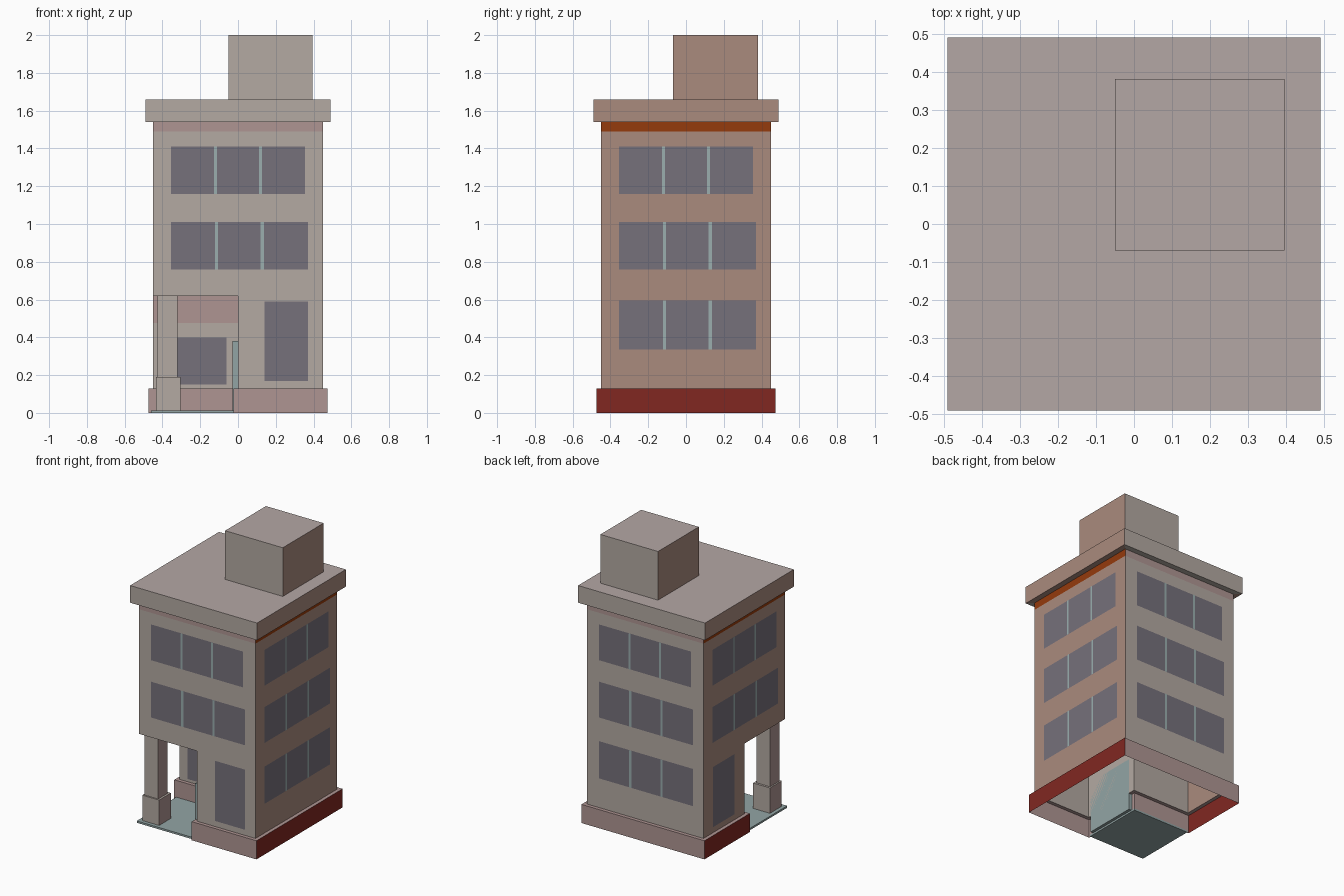
import bpy, bmesh

if "Cube" in bpy.data.objects:
    bpy.data.objects.remove(bpy.data.objects["Cube"])


def mat(name, r, g, b):
    m = bpy.data.materials.new(name)
    m.diffuse_color = (r ** 2.2, g ** 2.2, b ** 2.2, 1)
    m.use_nodes = True
    m.node_tree.nodes["Principled BSDF"].inputs["Base Color"].default_value = m.diffuse_color
    return m


GREY = mat("wall_grey", .70, .66, .63)
BROWN = mat("wall_brown", .66, .54, .49)
PINK = mat("trim_pink", .68, .58, .57)
RUST = mat("trim_rust", .58, .24, .08)
RED = mat("plinth_red", .50, .17, .15)
ROOF = mat("roof", .70, .65, .64)
GLASS = mat("glass", .46, .44, .48)
BAR = mat("window_bar", .60, .68, .68)
TEAL = mat("porch_teal", .57, .64, .64)


def rect(x0, x1, y0, y1):
    return [(x0, y0), (x1, y0), (x1, y1), (x0, y1)]


def ell(h, i):
    """Square footprint with the front-left quarter removed."""
    return [(i, -h), (h, -h), (h, h), (-h, h), (-h, i), (i, i)]


def finish(name, bm, mats):
    me = bpy.data.meshes.new(name)
    bm.to_mesh(me)
    bm.free()
    for m in mats:
        me.materials.append(m)
    ob = bpy.data.objects.new(name, me)
    bpy.context.collection.objects.link(ob)
    return ob


def loft(name, rings, y_mats, x_mats, top=None, bottom=False, inner=None):
    """Stack (outline, z) rings; each storey has one colour for y sides, one for x sides."""
    bm = bmesh.new()
    mats = []

    def slot(m):
        if m not in mats:
            mats.append(m)
        return mats.index(m)
    vs = [[bm.verts.new((x, y, z)) for x, y in pts] for pts, z in rings]
    n = len(vs[0])
    for k in range(len(vs) - 1):
        for j in range(n):
            a, b = vs[k][j], vs[k][(j + 1) % n]
            f = bm.faces.new((a, b, vs[k + 1][(j + 1) % n], vs[k + 1][j]))
            m = y_mats[k] if abs(a.co.y - b.co.y) < 1e-5 else x_mats[k]
            if inner and j >= 4:
                m = inner[k]
            f.material_index = slot(m)
    if top:
        bm.faces.new(vs[-1]).material_index = slot(top)
    if bottom:
        bm.faces.new(vs[0][::-1]).material_index = slot(y_mats[0])
    return finish(name, bm, mats)


def box(name, x0, x1, y0, y1, z0, z1, ym, xm, top, bottom=False):
    r = rect(x0, x1, y0, y1)
    return loft(name, [(r, z0), (r, z1)], [ym], [xm], top, bottom)


def panel(name, side, u0, u1, z0, z1, d, m):
    """Flat upright panel facing outward at distance d from the centre."""
    place = {"front": lambda u: (u, -d), "right": lambda u: (d, u),
             "back": lambda u: (u, d), "left": lambda u: (-d, u)}[side]
    if side in ("back", "left"):
        u0, u1 = u1, u0
    bm = bmesh.new()
    bm.faces.new([bm.verts.new((*place(u), z))
                  for u, z in ((u0, z0), (u1, z0), (u1, z1), (u0, z1))])
    return finish(name, bm, [m])


def window_row(side, level, u0, u1, z0, z1):
    panel(f"{side}_window_{level}", side, u0, u1, z0, z1, .452, GLASS)
    for k in (1, 2):
        c = u0 + (u1 - u0) * k / 3
        panel(f"{side}_window_bar_{level}_{k}", side, c - .008, c + .008, z0, z1, .4535, BAR)


# Plinth and recessed ground floor, open underneath
loft("ground_floor", [(ell(.475, -.025), 0), (ell(.475, -.025), .13), (ell(.45, 0), .13),
                      (ell(.45, 0), .475), (ell(.45, 0), .62)],
     [PINK, PINK, GREY, GREY], [RED, PINK, BROWN, BROWN],
     inner=[PINK, PINK, GREY, PINK])
# Ceiling over the entrance corner
bm = bmesh.new()
bm.faces.new([bm.verts.new((x, y, .62)) for x, y in rect(-.45, 0, -.45, 0)[::-1]])
finish("porch_ceiling", bm, [PINK])

# Upper floors with the overhanging roof slab
body, slab = rect(-.45, .45, -.45, .45), rect(-.49, .49, -.49, .49)
loft("upper_floors", [(body, .62), (body, 1.49), (body, 1.54), (slab, 1.54), (slab, 1.66)],
     [GREY, PINK, GREY, GREY], [BROWN, RUST, BROWN, BROWN], top=ROOF)
box("roof_house", -.05, .395, -.07, .38, 1.66, 2.0, GREY, BROWN, ROOF)

# Window rows on all four sides
for side in ("front", "right", "back", "left"):
    flip = side in ("back", "left")
    wide = (-.37, .355) if flip else (-.355, .37)
    window_row(side, "top", -.355, .355, 1.16, 1.41)
    window_row(side, "middle", *wide, .76, 1.01)
    if side in ("right", "back"):
        window_row(side, "lower", *wide, .335, .595)
panel("front_tall_window", "front", .14, .37, .17, .59, .452, GLASS)
panel("left_tall_window", "left", .11, .35, .17, .59, .452, GLASS)

# Entrance corner: floor, door, window and corner column
box("porch_floor", -.46, -.02, -.46, -.02, 0, .013, TEAL, TEAL, TEAL, True)
box("entrance_door", -.03, 0, -.43, -.05, .013, .38, TEAL, TEAL, TEAL, True)
panel("porch_window", "front", -.39, -.06, .15, .40, .002, GLASS)
box("column_base", -.435, -.305, -.435, -.305, .013, .19, GREY, PINK, GREY)
box("column", -.425, -.32, -.425, -.32, .19, .62, GREY, PINK, None)
